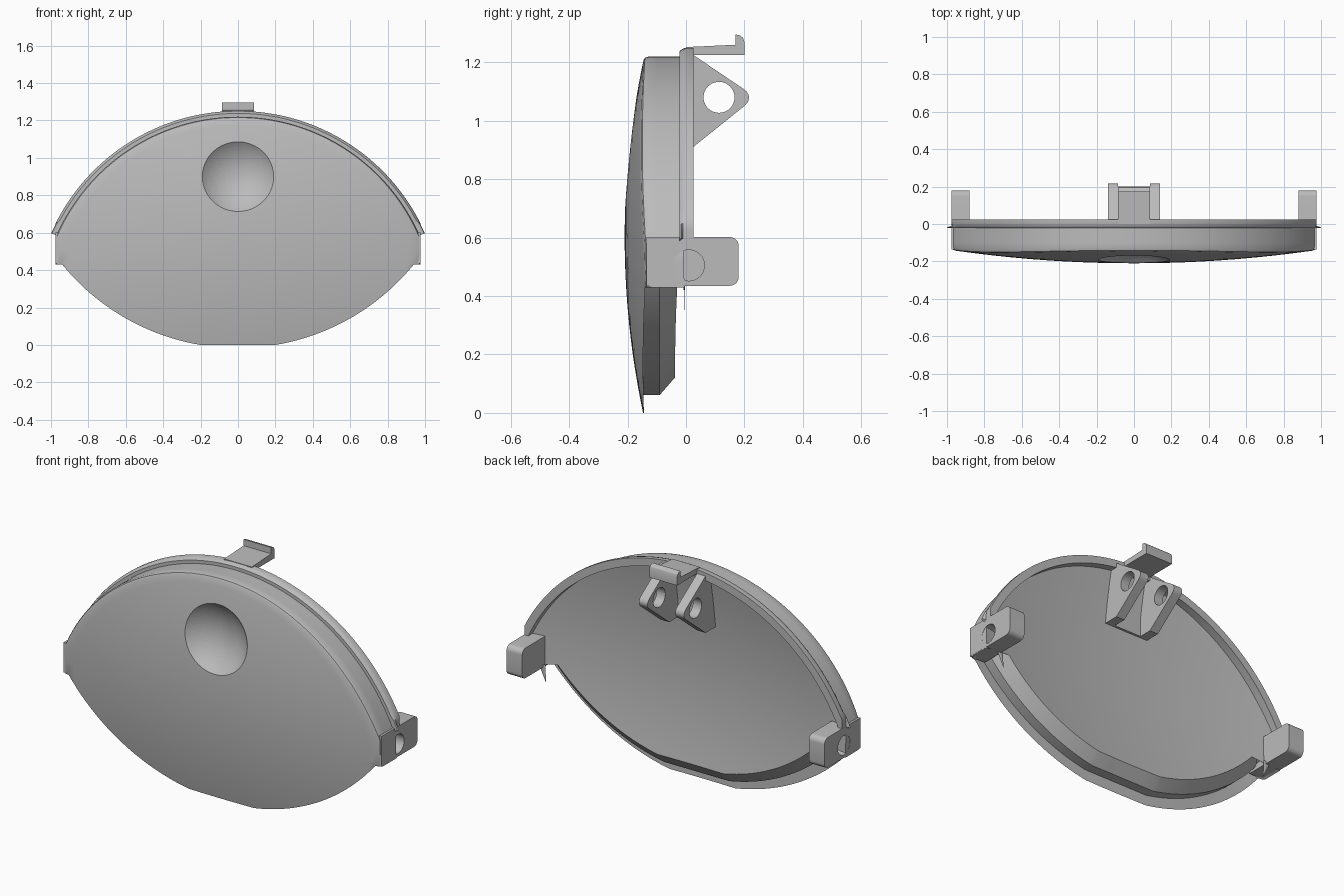
import bpy, bmesh
from math import sin, cos, sqrt, radians, pi

if "Cube" in bpy.data.objects:
    bpy.data.objects.remove(bpy.data.objects["Cube"])

grey = bpy.data.materials.new("plain_grey")
grey.use_nodes = True
grey.diffuse_color = (0.5, 0.5, 0.5, 1)
grey.node_tree.nodes["Principled BSDF"].inputs["Base Color"].default_value = (0.5, 0.5, 0.5, 1)

TOP_Z, TOP_R = 0.159, 1.061      # upper arc centre height and radius
LOW_Z, LOW_R = 1.196, 1.2126     # lower arc centre height and radius
HUB = 0.6                        # height of the middle of the dome
SIDE = 0.975                     # half width of the body


def finish(bm, name):
    bmesh.ops.recalc_face_normals(bm, faces=bm.faces)
    mesh = bpy.data.meshes.new(name)
    bm.to_mesh(mesh)
    bm.free()
    mesh.materials.append(grey)
    ob = bpy.data.objects.new(name, mesh)
    bpy.context.collection.objects.link(ob)
    smooth(ob)
    return ob


def activate(ob):
    bpy.ops.object.select_all(action='DESELECT')
    ob.select_set(True)
    bpy.context.view_layer.objects.active = ob


def smooth(ob):
    activate(ob)
    bpy.ops.object.shade_smooth_by_angle(angle=radians(30))


def cut(ob, cutter):
    """Subtract the cutter, then remove it."""
    cutter.hide_render = True
    mod = ob.modifiers.new("cut", 'BOOLEAN')
    mod.operation, mod.solver, mod.object = 'DIFFERENCE', 'EXACT', cutter
    activate(ob)
    bpy.ops.object.modifier_apply(modifier=mod.name)
    bpy.data.objects.remove(cutter)
    smooth(ob)


def bridge(bm, r, s):
    """Join two closed loops of vertices with quads."""
    n = len(r)
    for j in range(n):
        bm.faces.new((r[j], r[(j + 1) % n], s[(j + 1) % n], s[j]))


def prism(name, points, x0, x1, round_if=None, size=0.03):
    """Extrude a (y, z) polygon along x, rounding the lengthwise edges that pass round_if."""
    bm = bmesh.new()
    a, b = ([bm.verts.new((x, y, z)) for y, z in points] for x in (x0, x1))
    bridge(bm, a, b)
    bm.faces.new(a)
    bm.faces.new(b)
    if round_if:
        edges = [e for e in bm.edges
                 if abs(e.verts[0].co.x - e.verts[1].co.x) > 0.01 and round_if(e.verts[0].co)]
        bmesh.ops.bevel(bm, geom=edges, offset=size, segments=6, profile=0.5, affect='EDGES')
    return finish(bm, name)


def pin(x, y, z, radius, length):
    bpy.ops.mesh.primitive_cylinder_add(vertices=40, radius=radius, depth=length,
                                        location=(x, y, z), rotation=(0, pi / 2, 0))
    ob = bpy.context.object
    ob.data.materials.append(grey)
    return ob


def outline(inset=0.0):
    """Body outline as (x, z, is_low); the lower arc can be drawn in by an inset."""
    r = LOW_R - inset
    end = 0.94 - inset * 0.85
    half = [(0.1, LOW_Z - sqrt(r * r - 0.04), True)]
    for i in range(31):
        x = 0.2 + (end - 0.2) * i / 30
        half.append((x, LOW_Z - sqrt(r * r - x * x), True))
    half += [(SIDE, 0.43, False), (SIDE, 0.5, False)]
    for i in range(40):
        a = radians(23.3 + 66.7 * i / 40)
        half.append((TOP_R * cos(a), TOP_Z + TOP_R * sin(a), False))
    mirrored = [(-x, z, low) for x, z, low in reversed(half)]
    return [(0, half[0][1], True)] + half + [(0, TOP_Z + TOP_R, False)] + mirrored


def dome(x, z):
    return 0.074 * x * x + 0.175 * (z - HUB) ** 2


FRONT, BACK = -0.21, -0.08       # y of the middle of the outer and inner domes

# Thick domed body: front rings, side wall, chamfered lower lip, inner dome
bm = bmesh.new()


def ring(points, t, low_y, high_y):
    """Scale an outline about the hub; y comes from a rule for lower and upper points."""
    verts = []
    for x, z, low in points:
        x, z = x * t, HUB + (z - HUB) * t
        verts.append(bm.verts.new((x, (low_y if low else high_y)(x, z), z)))
    return verts


def front(x, z):
    return FRONT + dome(x, z)


def back(x, z):
    return BACK + dome(x, z)


full, wall, lip = outline(), outline(0.06), outline(0.12)
steps = [i / 14 for i in range(1, 14)]
rings = [ring(full, t, front, front) for t in steps + [0.98]]
rings += [
    ring(full, 0.993, front, lambda x, z: front(x, z) + 0.003),
    ring(full, 1, front, lambda x, z: front(x, z) + 0.016),
    ring(wall, 1, lambda x, z: -0.146, lambda x, z: -0.1),
    ring(wall, 1, lambda x, z: -0.09, lambda x, z: -0.06),
    ring(lip, 1, back, back),
]
rings += [ring(lip, t, back, back) for t in reversed(steps)]
for r, s in zip(rings, rings[1:]):
    bridge(bm, r, s)
for r, y in ((rings[0], FRONT), (rings[-1], BACK)):
    hub = bm.verts.new((0, y, HUB))
    for j in range(len(r)):
        bm.faces.new((hub, r[j], r[(j + 1) % len(r)]))
body = finish(bm, "domed_body")

# Round dimple in the front
bpy.ops.mesh.primitive_uv_sphere_add(segments=96, ring_count=64, radius=0.271,
                                     location=(0, -0.383, 0.92))
ball = bpy.context.object
ball.data.materials.append(grey)
for p in ball.data.polygons:
    p.use_smooth = True
cut(body, ball)

# Raised rim along the upper arc; only its thin front fin passes the body sides
rim_profile = [(-0.012, 0.025), (-0.012, -0.022), (0.018, -0.022), (0.022, -0.017),
               (0.027, -0.01), (0.031, 0.004), (0.031, 0.025)]
bm = bmesh.new()
sections = []
for i in range(91):
    a = radians(23.8 + 132.4 * i / 90)
    section = []
    for d, y in rim_profile:
        limit = 1.0 if y < -0.015 else SIDE
        x = (TOP_R + d + (0.009 if y < -0.015 and d > 0 and abs(cos(a)) > 0.89 else 0)) * cos(a)
        section.append(bm.verts.new((max(-limit, min(limit, x)), y, TOP_Z + (TOP_R + d) * sin(a))))
    sections.append(section)
for r, s in zip(sections, sections[1:]):
    bridge(bm, r, s)
bm.faces.new(sections[0])
bm.faces.new(sections[-1])
finish(bm, "raised_rim")

# Pivot blocks with blind holes, bracket ribs with through holes, thin spikes
for side, label in ((1, "left"), (-1, "right")):
    block = prism(label + "_pivot_block",
                  [(-0.135, 0.435), (0.18, 0.435), (0.18, 0.602), (-0.135, 0.602)],
                  side * 0.88, side * 0.976, lambda c: c.y > 0)
    hole = (side * 0.96, 0.01, 0.505, 0.053, 0.1)
    cut(block, pin(*hole))

    rib = prism(label + "_bracket_rib",
                [(-0.1, 0.91), (0.025, 0.91), (0.238, 1.081), (0.025, 1.225),
                 (-0.01, 1.2), (-0.1, 1.2)],
                side * 0.085, side * 0.138, lambda c: c.y > 0.2, 0.047)
    cut(rib, pin(side * 0.11, 0.113, 1.08, 0.053, 0.2))

    bpy.ops.mesh.primitive_cone_add(vertices=4, radius1=0.02, radius2=0, depth=0.1,
                                    location=(side * 0.875, -0.006, 0.4),
                                    rotation=(pi, side * 0.25, 0))
    spike = bpy.context.object
    spike.name = label + "_thin_spike"
    spike.scale.y = 0.12
    spike.data.materials.append(grey)

# Pad between the ribs and the hooked latch on top
prism("bracket_pad", [(-0.09, 0.91), (-0.05, 0.91), (-0.05, 1.1), (-0.09, 1.1)], -0.09, 0.09)
prism("latch_hook",
      [(0, 1.225), (0.2, 1.225), (0.2, 1.27), (0.195, 1.284), (0.185, 1.292), (0.17, 1.295),
       (0.17, 1.26), (0, 1.252)], -0.085, 0.085)
